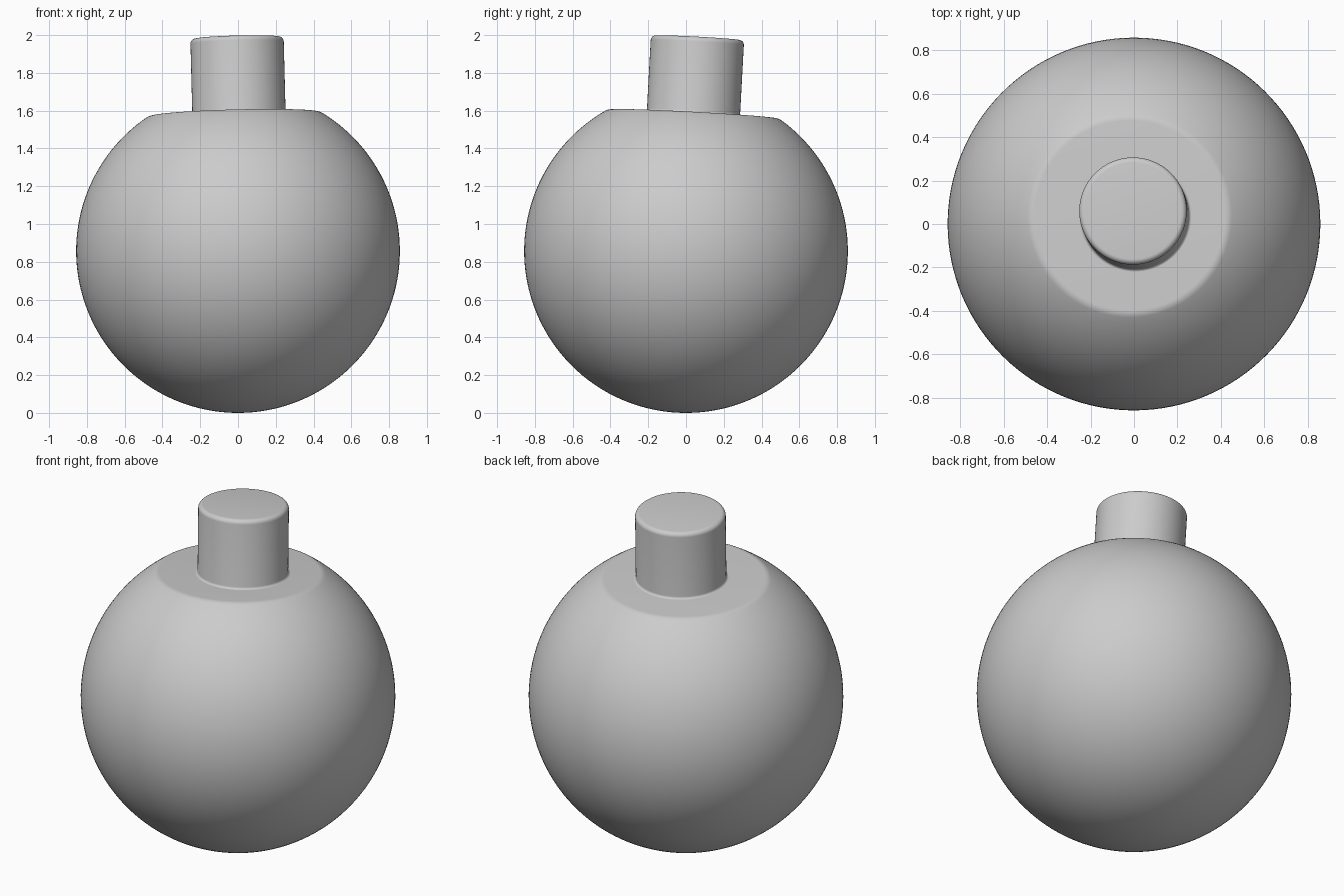
import bpy
import math
from mathutils import Matrix, Vector

if "Cube" in bpy.data.objects:
    bpy.data.objects.remove(bpy.data.objects["Cube"])

R = 0.857          # ball radius
FLAT = 0.727       # distance from ball centre to the flat
TOP = 1.131        # distance from ball centre to the neck top
NECK_R = 0.247
SEG = 128

# shared slightly leaning axis through the ball centre
axis = Vector((-0.026, 0.054, 1)).normalized()
tilt = Matrix.Translation((0, 0, R)) @ axis.to_track_quat('Z', 'Y').to_matrix().to_4x4()
base = Vector((0, 0, R)) + axis * FLAT


def arc(cx, cz, r, a0, a1, n):
    steps = [math.radians(a0 + (a1 - a0) * i / n) for i in range(n + 1)]
    return [(cx + r * math.cos(a), cz + r * math.sin(a)) for a in steps]


def lathe(name, profile, matrix):
    # revolve an open (radius, height) profile, running from the axis or a rim to the axis
    verts, faces, rings = [], [], []
    for r, z in profile:
        start = len(verts)
        count = 1 if r < 1e-5 else SEG
        for i in range(count):
            a = 2 * math.pi * i / SEG
            verts.append((r * math.cos(a), r * math.sin(a), z))
        rings.append([start + i % count for i in range(SEG)])
    for lo, hi in zip(rings, rings[1:]):
        for i in range(SEG):
            j = (i + 1) % SEG
            faces.append(list(dict.fromkeys((lo[i], lo[j], hi[j], hi[i]))))
    mesh = bpy.data.meshes.new(name)
    mesh.from_pydata(verts, [], faces)
    obj = bpy.data.objects.new(name, mesh)
    bpy.context.collection.objects.link(obj)
    obj.matrix_world = matrix
    bpy.ops.object.select_all(action='DESELECT')
    obj.select_set(True)
    bpy.context.view_layer.objects.active = obj
    bpy.ops.object.shade_smooth_by_angle(angle=math.radians(35))
    return obj


# ball with a flattened, softly rounded shoulder
f = 0.06
cz = FLAT - f
cx = math.sqrt((R - f) ** 2 - cz ** 2)
a_edge = math.degrees(math.atan2(cz, cx))
ball = [(0, -R)] + arc(0, 0, R, -90, a_edge, 64)[1:-1]
ball += arc(cx, cz, f, a_edge, 90, 6) + [(0, FLAT)]
lathe("ball_body", ball, tilt)

# neck stub with a small fillet at the base and a rounded rim
rim, fil = 0.025, 0.014
neck = [(NECK_R, FLAT - 0.02), (NECK_R + fil, FLAT - 0.001)]
neck += arc(NECK_R + fil, FLAT + fil, fil, 270, 180, 4)
neck += arc(NECK_R - rim, TOP - rim, rim, 0, 90, 6) + [(0, TOP)]
lathe("neck_stub", neck, Matrix.Translation((0.024, 0, 0)) @ tilt)
